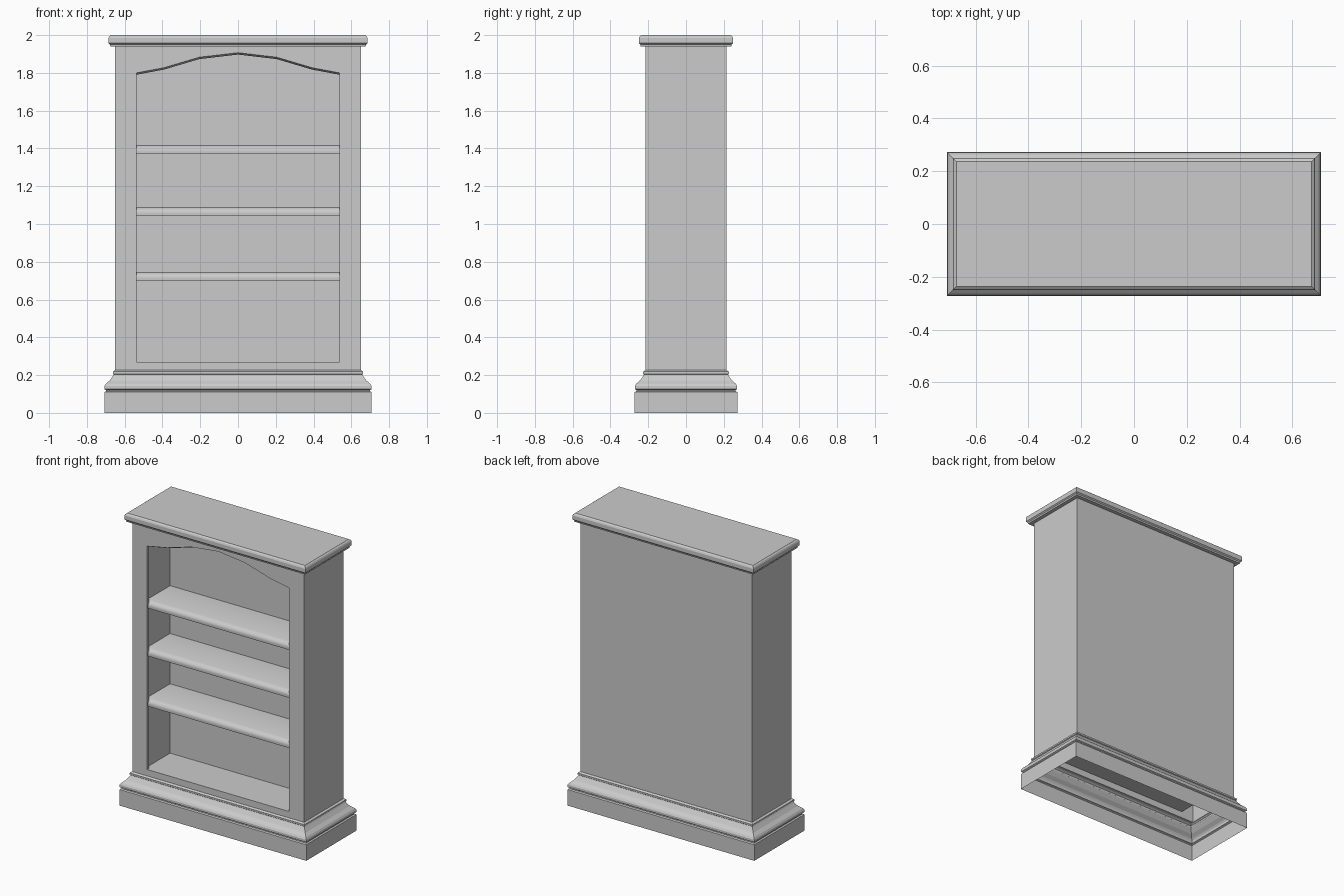
import bpy, bmesh

if "Cube" in bpy.data.objects:
    bpy.data.objects.remove(bpy.data.objects["Cube"])

W, D = 0.65, 0.214          # carcass half width and half depth


def finish(name, bm):
    bmesh.ops.recalc_face_normals(bm, faces=bm.faces)
    me = bpy.data.meshes.new(name)
    bm.to_mesh(me)
    bm.free()
    ob = bpy.data.objects.new(name, me)
    bpy.context.collection.objects.link(ob)
    return ob


def open_box(name, x, y0, y1, z0, z1, drop, flip=False):
    """Thin-walled box without the faces whose normals are listed in drop."""
    bm = bmesh.new()
    bmesh.ops.create_cube(bm, size=1)
    for v in bm.verts:
        v.co = (x if v.co.x > 0 else -x, y1 if v.co.y > 0 else y0, z1 if v.co.z > 0 else z0)
    bm.normal_update()
    gone = [f for f in bm.faces if any(f.normal[a] * s > 0.9 for a, s in drop)]
    bmesh.ops.delete(bm, geom=gone, context="FACES")
    ob = finish(name, bm)
    if flip:
        ob.data.flip_normals()
    return ob


def prism(name, pts, to3d, vec):
    """Extrude a flat outline along a vector."""
    bm = bmesh.new()
    face = bm.faces.new([bm.verts.new(to3d(*p)) for p in pts])
    ext = bmesh.ops.extrude_face_region(bm, geom=[face])
    bmesh.ops.translate(bm, vec=vec, verts=[g for g in ext["geom"] if isinstance(g, bmesh.types.BMVert)])
    return finish(name, bm)


def moulding(name, profile, caps=False):
    """Mitred sweep of (offset, z) points around the carcass."""
    bm = bmesh.new()
    rings = [[bm.verts.new((sx * (W + o), sy * (D + o), z))
              for sx, sy in ((-1, -1), (1, -1), (1, 1), (-1, 1))] for o, z in profile]
    for a, b in zip(rings, rings[1:]):
        for i in range(4):
            j = (i + 1) % 4
            bm.faces.new((a[i], a[j], b[j], b[i]))
    if caps:
        bm.faces.new(rings[0][::-1])
        bm.faces.new(rings[-1])
    return finish(name, bm)


# Hollow plinth with stepped moulding
moulding("plinth", [(.058, 0), (.058, .11), (.049, .115), (.049, .121), (.057, .126),
                    (.057, .142), (.05, .154), (.029, .172), (.012, .196),
                    (.008, .203), (.013, .207), (.013, .218), (.006, .223), (0, .226)])

# Crown top
moulding("crown_top", [(0, 1.94), (.026, 1.94), (.028, 1.95), (.036, 1.957),
                       (.036, 1.984), (.032, 1.993), (.023, 2.0)], caps=True)

# Outer shell, and the lining of the shelf space inside it
IX, BACK, FRONT, BOT, TOP = 0.56, 0.065, -D + 0.02, 0.226, 1.94
open_box("outer_carcass", W, FRONT, D, BOT, TOP, [(1, -1), (2, 1), (2, -1)])
open_box("inner_lining", IX, FRONT, BACK, 0.27, TOP, [(1, -1), (2, 1)], flip=True)

# Face frame with arched opening, its underside raked down to the back
half = [(.538, 1.80), (.39, 1.828), (.205, 1.883)]
arch = half + [(0, 1.907)] + [(-x, z) for x, z in reversed(half)]
bm = bmesh.new()
opening = [(.538, .27)] + arch + [(-.538, .27)]
outer = [(W, .27), (W, 1.80)] + [(x, TOP) for x, z in arch[1:-1]] + [(-W, 1.80), (-W, .27)]
vi = [bm.verts.new((x, -D, z)) for x, z in opening]
vo = [bm.verts.new((x, -D, z)) for x, z in outer]
cr, cl, br, bl = [bm.verts.new((x, -D, z)) for x, z in ((W, TOP), (-W, TOP), (W, BOT), (-W, BOT))]
n = len(vi)
for i in range(n - 1):
    corner = {1: [cr], n - 3: [cl]}.get(i, [])
    bm.faces.new([vi[i], vo[i]] + corner + [vo[i + 1], vi[i + 1]])
bm.faces.new((br, vo[0], vi[0], vi[-1], vo[-1], bl))
ext = bmesh.ops.extrude_face_region(bm, geom=bm.faces[:])
for v in [g for g in ext["geom"] if isinstance(g, bmesh.types.BMVert)]:
    v.co.y += .02
    if abs(v.co.x) < .54 and 1.79 < v.co.z < 1.92:
        v.co.z -= .01
finish("face_frame", bm)

# Shelves with a rounded nose
for i, z in enumerate((0.745, 1.089, 1.417)):
    pts = [(BACK, z), (-.175, z), (-.192, z - .007), (-.202, z - .018),
           (-.205, z - .03), (-.203, z - .047), (BACK, z - .047)]
    shelf = prism("shelf_%d" % (i + 1), pts, lambda y, h: (-IX, y, h), (2 * IX, 0, 0))
    bpy.ops.object.select_all(action="DESELECT")
    shelf.select_set(True)
    bpy.context.view_layer.objects.active = shelf
    bpy.ops.object.shade_smooth_by_angle()
